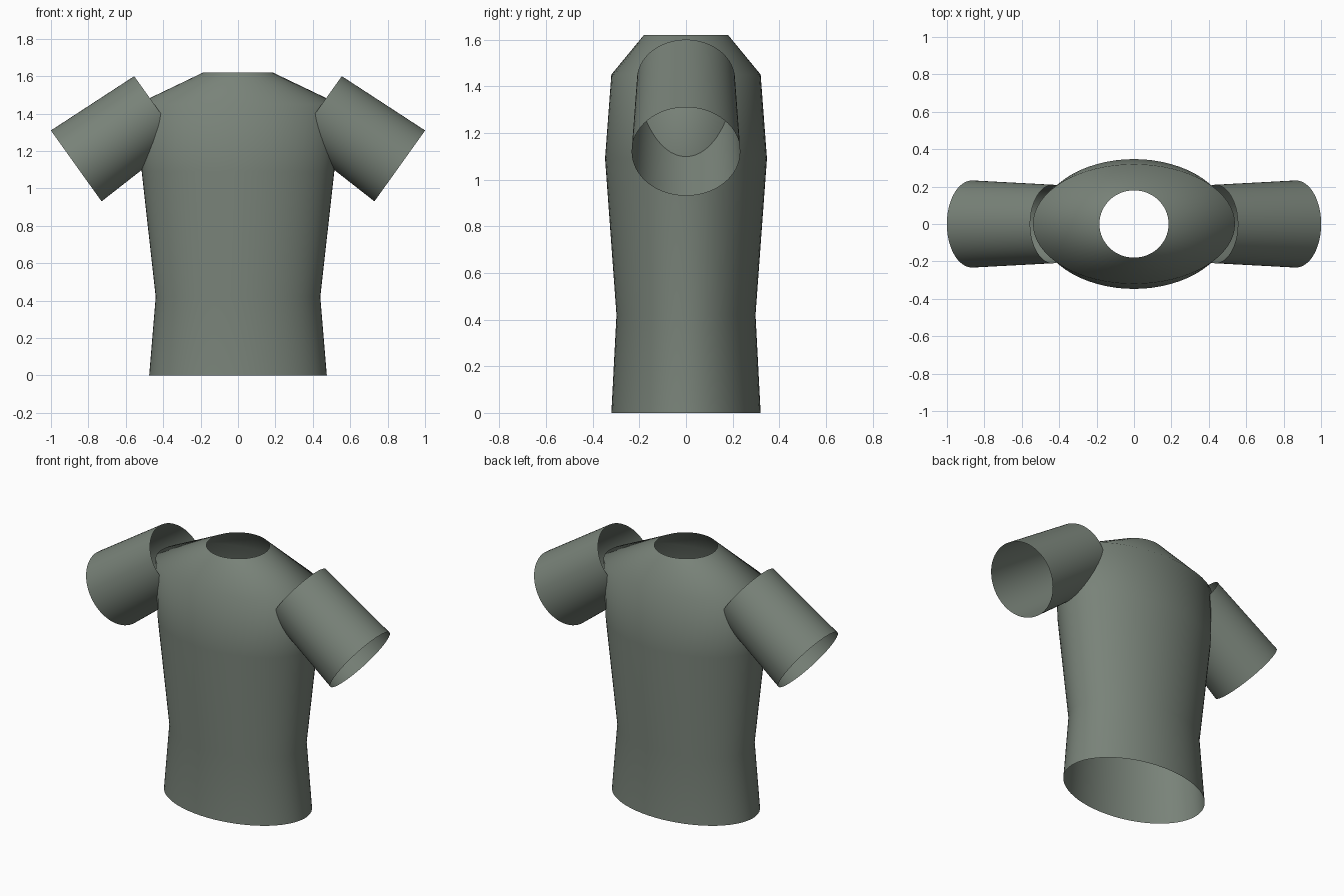
import bpy
import bmesh
import math
from mathutils import Vector

if "Cube" in bpy.data.objects:
    bpy.data.objects.remove(bpy.data.objects["Cube"])

SEG = 64

fabric = bpy.data.materials.new("grey_green_fabric")
fabric.diffuse_color = (0.19, 0.225, 0.19, 1)
fabric.use_nodes = True
fabric.node_tree.nodes["Principled BSDF"].inputs["Base Color"].default_value = fabric.diffuse_color


def loft(name, rings):
    """Open tube through elliptical rings: (centre, u axis, v axis)."""
    bm = bmesh.new()
    loops = []
    for c, u, v in rings:
        c, u, v = Vector(c), Vector(u), Vector(v)
        angles = [2 * math.pi * i / SEG for i in range(SEG)]
        loops.append([bm.verts.new(c + u * math.cos(a) + v * math.sin(a)) for a in angles])
    for lo, hi in zip(loops, loops[1:]):
        for i in range(SEG):
            j = (i + 1) % SEG
            bm.faces.new((lo[i], lo[j], hi[j], hi[i])).smooth = True
    mesh = bpy.data.meshes.new(name)
    bm.to_mesh(mesh)
    bm.free()
    mesh.materials.append(fabric)
    obj = bpy.data.objects.new(name, mesh)
    bpy.context.collection.objects.link(obj)
    return obj


# Shirt body: hem, waist, chest, shoulder, neck opening (z, half width, half depth)
body = [(0, 0.475, 0.32), (0.42, 0.44, 0.298), (1.09, 0.515, 0.347),
        (1.45, 0.54, 0.32), (1.62, 0.185, 0.18)]
loft("shirt_body", [((0, 0, z), (rx, 0, 0), (0, ry, 0)) for z, rx, ry in body])

# Sleeves: slightly flared open tubes sloping down and outwards
inner, outer = Vector((0.433, 0, 1.429)), Vector((0.865, 0, 1.12))
for side, label in ((1, "right"), (-1, "left")):
    rings = []
    for c, r in ((inner, 0.21), (outer, 0.233)):
        d = (outer - inner).normalized()
        across = Vector((-d.z * side, 0, d.x)) * r
        # the mirrored sleeve keeps outward-facing normals
        rings.append(((c.x * side, 0, c.z), across, (0, -r * side, 0)))
    sleeve = loft(label + "_sleeve", rings)
    bm = bmesh.new()
    bm.from_mesh(sleeve.data)
    mid = sum((v.co for v in bm.verts), Vector()) / len(bm.verts)
    f = next(iter(bm.faces))
    f.normal_update()
    if f.normal.dot(f.calc_center_median() - mid) < 0:
        bmesh.ops.reverse_faces(bm, faces=bm.faces[:])
    bm.to_mesh(sleeve.data)
    bm.free()
